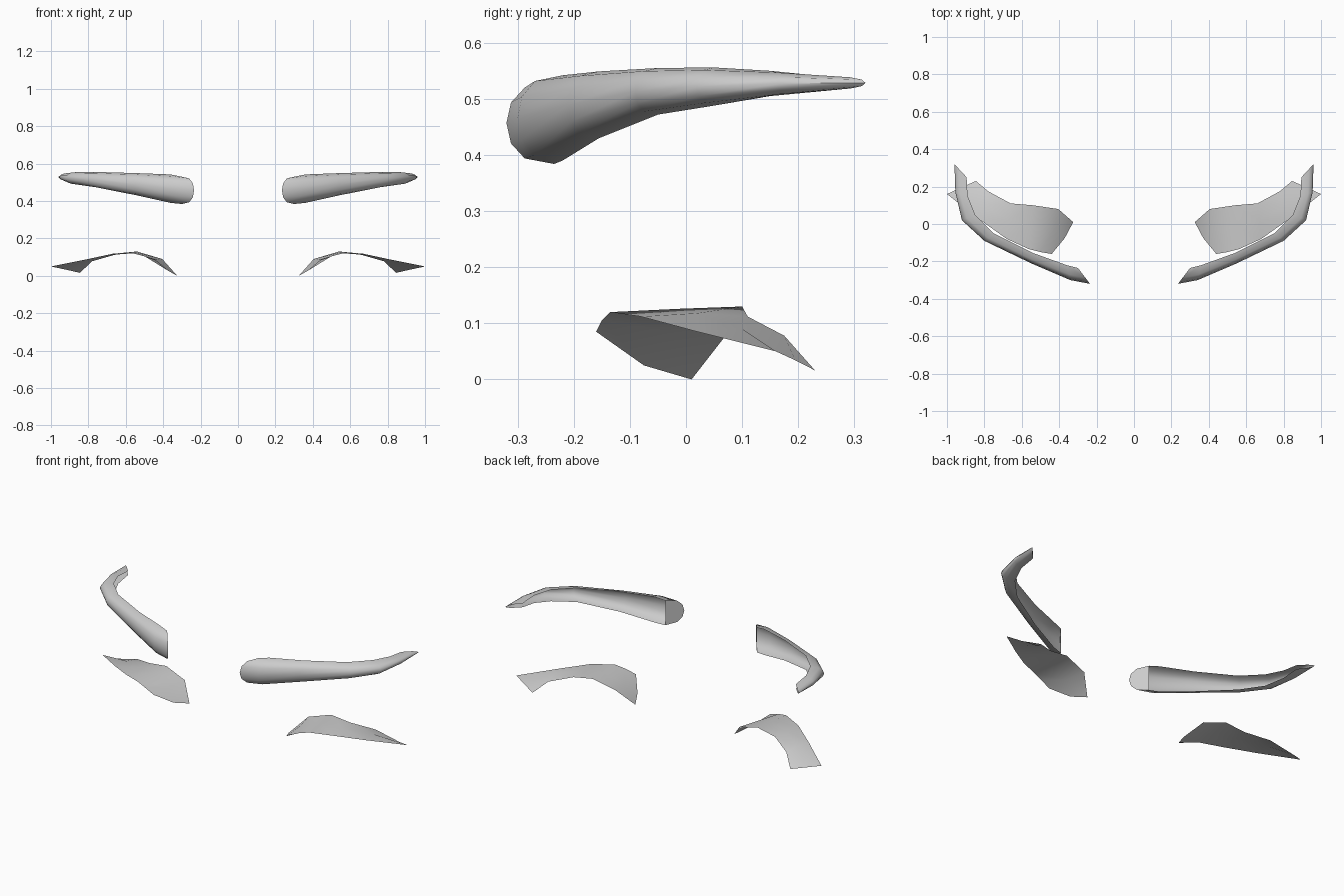
import bpy
import bmesh
from math import cos, sin, pi, radians
from mathutils import Vector

default_cube = bpy.data.objects.get("Cube")
if default_cube:
    bpy.data.objects.remove(default_cube, do_unlink=True)

# One plain material for everything
grey = bpy.data.materials.new("plain_grey")
grey.use_nodes = True
colour = (0.6, 0.6, 0.6, 1.0)
grey.diffuse_color = colour
grey.node_tree.nodes["Principled BSDF"].inputs["Base Color"].default_value = colour


def loft(name, rows, cap_first=False):
    """Skin a sheet over rows of points and mirror it to the other side."""
    bm = bmesh.new()
    grid = [[bm.verts.new(point) for point in row] for row in rows]
    for near, far in zip(grid, grid[1:]):
        for i in range(len(near) - 1):
            bm.faces.new((near[i], far[i], far[i + 1], near[i + 1]))
    if cap_first:
        bm.faces.new(grid[0])
    mesh = bpy.data.meshes.new(name)
    bm.to_mesh(mesh)
    bm.free()
    mesh.materials.append(grey)
    obj = bpy.data.objects.new(name, mesh)
    bpy.context.collection.objects.link(obj)

    bpy.ops.object.select_all(action="DESELECT")
    obj.select_set(True)
    bpy.context.view_layer.objects.active = obj
    bpy.ops.object.shade_smooth_by_angle(angle=radians(50))
    mirror = obj.modifiers.new("other_side", "MIRROR")
    mirror.use_axis[0] = True
    mirror.use_mirror_merge = False
    return obj


def half_oval(front, back, low, high, steps=6):
    """Section bulging to the front, open at the back, from bottom to top."""
    front, back = Vector(front), Vector(back)
    points = []
    for i in range(steps + 1):
        angle = pi * (i / steps - 0.5)
        # Squared-off oval keeps the bulge full
        reach = cos(angle) ** 0.7 if 0 < i < steps else 0
        flat = back.lerp(front, reach)
        z = (low + high) / 2 + sin(angle) * (high - low) / 2
        points.append((flat.x, flat.y, z))
    return points


# Brows: hollow tapering bands, capped at the inner end
brow_sections = [
    ((0.235, -0.32), (0.3, -0.235), 0.384, 0.53),
    ((0.34, -0.3), (0.36, -0.22), 0.39, 0.542),
    ((0.55, -0.21), (0.54, -0.155), 0.43, 0.549),
    ((0.8, -0.09), (0.75, -0.05), 0.472, 0.555),
    ((0.92, 0.02), (0.85, 0.05), 0.488, 0.556),
    ((0.955, 0.17), (0.89, 0.15), 0.505, 0.55),
    ((0.96, 0.32), (0.895, 0.25), 0.517, 0.54),
]
loft("brows", [half_oval(*section) for section in brow_sections], cap_first=True)

# Lower lids: arched sheets, each row running from the front edge to the back
lid_rows = [
    [(0.44, -0.16, 0.085), (0.37, -0.075, 0.025), (0.325, 0.01, 0)],
    [(0.5, -0.15, 0.105), (0.43, -0.03, 0.085), (0.405, 0.08, 0.09)],
    [(0.56, -0.135, 0.12), (0.55, -0.01, 0.126), (0.54, 0.1, 0.13)],
    [(0.68, -0.08, 0.112), (0.67, 0.02, 0.118), (0.66, 0.11, 0.112)],
    [(0.82, 0.02, 0.085), (0.8, 0.1, 0.09), (0.78, 0.175, 0.078)],
    [(1, 0.16, 0.05), (0.925, 0.195, 0.034), (0.845, 0.23, 0.016)],
]
# Reverse so the faces look upward
loft("lower_lids", [row[::-1] for row in lid_rows])
